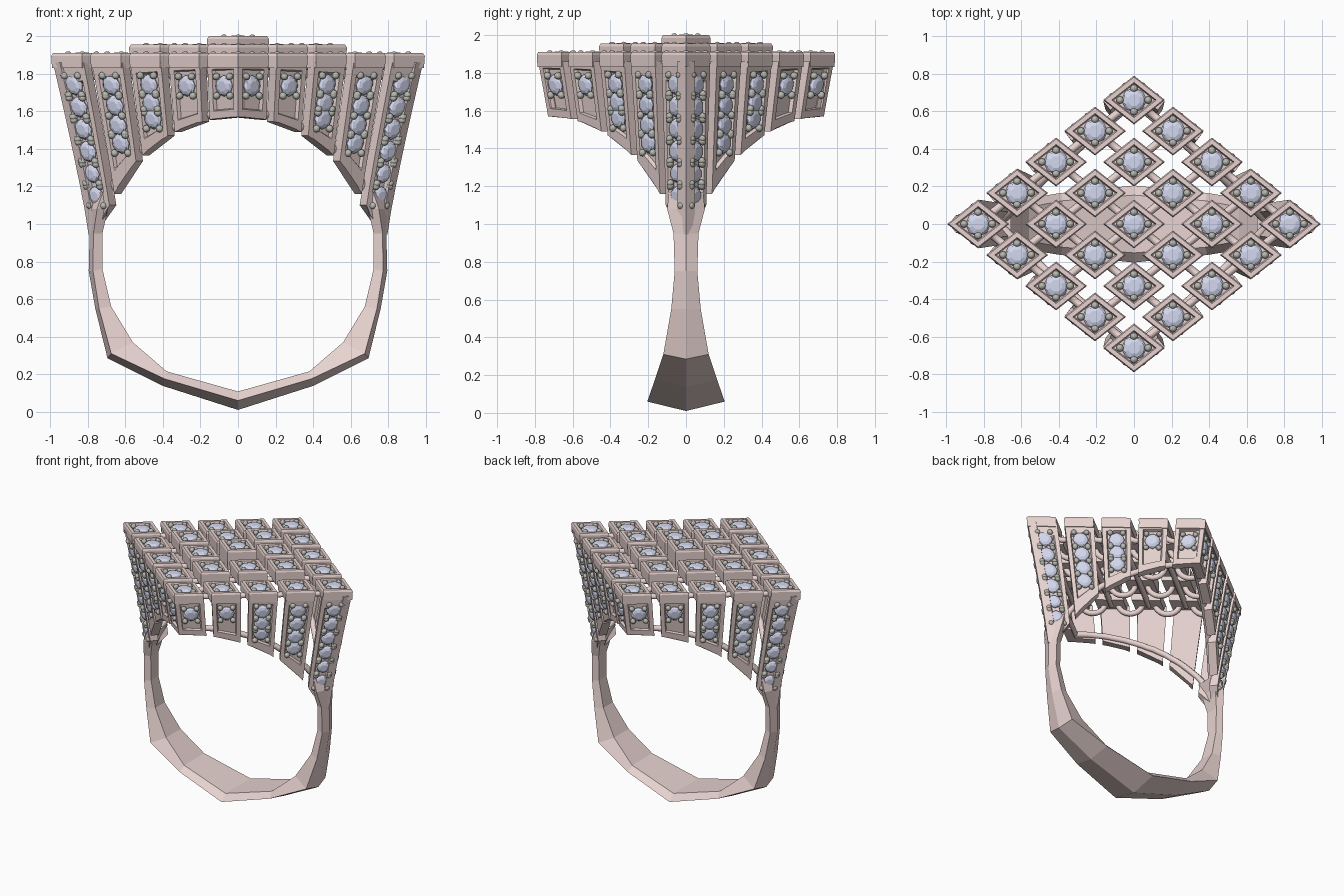
import bpy, bmesh, math
from mathutils import Vector, Matrix

if "Cube" in bpy.data.objects:
    bpy.data.objects.remove(bpy.data.objects["Cube"])

def material(name, rgb):
    m = bpy.data.materials.new(name)
    m.diffuse_color = (*rgb, 1)
    m.use_nodes = True
    m.node_tree.nodes["Principled BSDF"].inputs["Base Color"].default_value = m.diffuse_color
    return m

ROSE = material("rose_metal", (0.80, 0.65, 0.63))
GEM = material("pale_gem", (0.66, 0.69, 0.86))
BEAD = material("bead_metal", (0.47, 0.48, 0.43))
PX, PY = 0.2075, 0.165        # lattice step
HX, HY = 0.165, 0.13          # tile half diagonals
HOLE_Z, HOLE_R = 0.84, 0.735  # finger hole

def loft(bm, rings):
    loops = [[bm.verts.new(p) for p in r] for r in rings]
    n = len(loops[0])
    for a, b in zip(loops, loops[1:]):
        for i in range(n):
            bm.faces.new((a[i], a[(i + 1) % n], b[(i + 1) % n], b[i]))
    bm.faces.new(loops[0])
    bm.faces.new(loops[-1])

def finish(bm, name, mat, smooth=False):
    bmesh.ops.recalc_face_normals(bm, faces=bm.faces)
    for f in bm.faces:
        f.smooth = smooth
    me = bpy.data.meshes.new(name)
    bm.to_mesh(me)
    bm.free()
    me.materials.append(mat)
    ob = bpy.data.objects.new(name, me)
    bpy.context.collection.objects.link(ob)
    return ob

def tubes(name, paths, radius):
    cu = bpy.data.curves.new(name, 'CURVE')
    cu.dimensions = '3D'
    cu.bevel_depth = radius
    cu.bevel_resolution = 2
    cu.use_fill_caps = True
    for path in paths:
        sp = cu.splines.new('POLY')
        sp.points.add(len(path) - 1)
        for p, co in zip(sp.points, path):
            p.co = (*co, 1)
    cu.materials.append(ROSE)
    bpy.context.collection.objects.link(bpy.data.objects.new(name, cu))

def lean(z):
    # the sides draw inward toward the shank
    return 0.8 + 0.2 * max(0, (z - 0.95) / 0.95) ** 1.12

gems, beads = bmesh.new(), bmesh.new()

def stone(m, r, du, dv, pairs):
    # faceted round stone plus four holding beads, in the frame m
    def ring(k, z, turn=0):
        return [m @ Vector((r * k * math.cos(a), r * k * math.sin(a), z * r))
                for a in [(i + turn) * math.pi / 4 for i in range(8)]]
    loft(gems, [ring(0.03, -0.85), ring(1, -0.08), ring(1, 0.02),
                ring(0.82, 0.22, 0.5), ring(0.5, 0.34, 0.5)])
    for a, b in pairs:
        bmesh.ops.create_icosphere(beads, subdivisions=2, radius=0.02,
                                   matrix=m @ Matrix.Translation((a * du, b * dv, 0.008)))

# stepped lozenge tiles on top
tiles = bmesh.new()
for i in range(-2, 3):
    for j in range(-2, 3):
        cx, cy = (i + j) * PX, (i - j) * PY
        level = max(abs(i), abs(j))
        top = (2.0, 1.955, 1.91)[level]
        def lozenge(k, z):
            return [(cx + HX * k * a, cy + HY * k * b, z)
                    for a, b in ((1, 0), (0, 1), (-1, 0), (0, -1))]
        low = 1.83 if level == 2 else 1.845
        loft(tiles, [lozenge(0.97, low), lozenge(1, top - 0.015), lozenge(0.94, top),
                     lozenge(0.72, top), lozenge(0.66, top - 0.025)])
        stone(Matrix.Translation((cx, cy, top - 0.018)), 0.066, 0.075, 0.062,
              ((1, 0), (-1, 0), (0, 1), (0, -1)))
finish(tiles, "top_tiles", ROSE)

# leaning side panels, each a slab with a recessed window of stones
panels = bmesh.new()
STONES = ([1.74 - 0.118 * k for k in range(6)], [1.74, 1.63, 1.525, 1.43],
          [1.74, 1.645, 1.56], [1.735], [1.735])
for sx in (1, -1):
    for sy in (1, -1):
        inward = Vector((-sx * HY, -sy * HX, 0)).normalized()
        for i in range(5):
            cx, cy = 0.83 - PX * i, PY * i
            def surf(u, z, depth=0):
                x, y = cx + HX * (1 - u), cy + HY * u
                s = lean(z)
                return Vector((sx * x * s, sy * y * s, z)) + inward * depth
            def foot(u):
                z = 1.8
                while z > 0.95:
                    if math.hypot(surf(u, z).x, z - HOLE_Z) < HOLE_R:
                        break
                    z -= 0.005
                return z
            def section(v, rec):
                def p(u, d):
                    return surf(u, 1.86 + (foot(u) - 1.86) * v, d)
                return [p(0, 0), p(0.15, 0), p(0.19, rec), p(0.81, rec),
                        p(0.85, 0), p(1, 0), p(1, 0.06), p(0, 0.06)]
            v1 = 0.84
            rows = [(0, 0.0), (0.12, 0.0), (0.14, 0.02)]
            rows += [(0.14 + (v1 - 0.14) * k / 5, 0.02) for k in range(1, 6)]
            rows += [(v1 + 0.02, 0.0), (1, 0.0)]
            loft(panels, [section(v, r) for v, r in rows])
            for z in STONES[i]:
                c = surf(0.5, z, 0.008)
                t = (surf(0.6, z) - surf(0.4, z)).normalized()
                w = (surf(0.5, z + 0.02) - surf(0.5, z - 0.02)).normalized()
                n = t.cross(w).normalized()
                if n.dot(inward) > 0:
                    t, n = -t, -n
                m = Matrix((t, w, n)).transposed().to_4x4()
                m.translation = c
                stone(m, 0.057 if z > 1.3 else 0.05, 0.045, 0.052,
                      ((1, 1), (-1, 1), (1, -1), (-1, -1)))
finish(panels, "side_panels", ROSE)
finish(gems, "stones", GEM)
finish(beads, "stone_beads", BEAD, True)

# arched rails joining the panel feet
rails = []
for sx in (1, -1):
    for sy in (1, -1):
        path = []
        for k in range(25):
            t = k / 24
            x, y = 0.87 * (1 - t), 0.70 * t
            z = 1.7
            while z > 1.0 and math.hypot(x * lean(z), z - HOLE_Z) > HOLE_R + 0.025:
                z -= 0.005
            path.append((sx * x * lean(z), sy * y * lean(z), z))
        rails.append(path)
tubes("foot_rails", rails, 0.022)

# straight bars one way, hanging loops the other way, under the tiles
bars = [[((-2 + j) * PX, (-2 - j) * PY, 1.84), ((2 + j) * PX, (2 - j) * PY, 1.84)]
        for j in range(-2, 3)]
tubes("lattice_bars", bars, 0.021)
loops = []
for i in range(-2, 3):
    for j in range(-2, 2):
        path = []
        for k in range(11):
            a = math.pi * k / 10
            q = j + 0.5 - 0.33 * math.cos(a)
            path.append(((i + q) * PX, (i - q) * PY, 1.86 - 0.085 * math.sin(a)))
        loops.append(path)
tubes("lattice_loops", loops, 0.021)

# shank: ridge (x, z), edge (x, z), inner (x, z), half width
HALF = [
    (0.0, 0.01, 0.0, 0.06, 0.0, 0.108, 0.205),
    (0.40, 0.138, 0.39, 0.175, 0.38, 0.215, 0.165),
    (0.695, 0.285, 0.675, 0.31, 0.56, 0.37, 0.12),
    (0.76, 0.55, 0.74, 0.55, 0.675, 0.56, 0.078),
    (0.795, 0.75, 0.772, 0.75, 0.722, 0.76, 0.06),
    (0.79, 0.95, 0.77, 0.95, 0.722, 0.95, 0.066),
    (0.805, 1.08, 0.75, 1.08, 0.69, 1.09, 0.10),
    (0.80, 1.17, 0.72, 1.17, 0.655, 1.17, 0.09),
]
rings = []
for side, rows in ((-1, HALF[:0:-1]), (1, HALF)):
    for rx, rz, ex, ez, ix, iz, w in rows:
        rings.append([(side * rx, 0, rz), (side * ex, w, ez), (side * ix, w * 0.75, iz),
                      (side * ix, -w * 0.75, iz), (side * ex, -w, ez)])
shank = bmesh.new()
loft(shank, rings)
finish(shank, "shank", ROSE)
